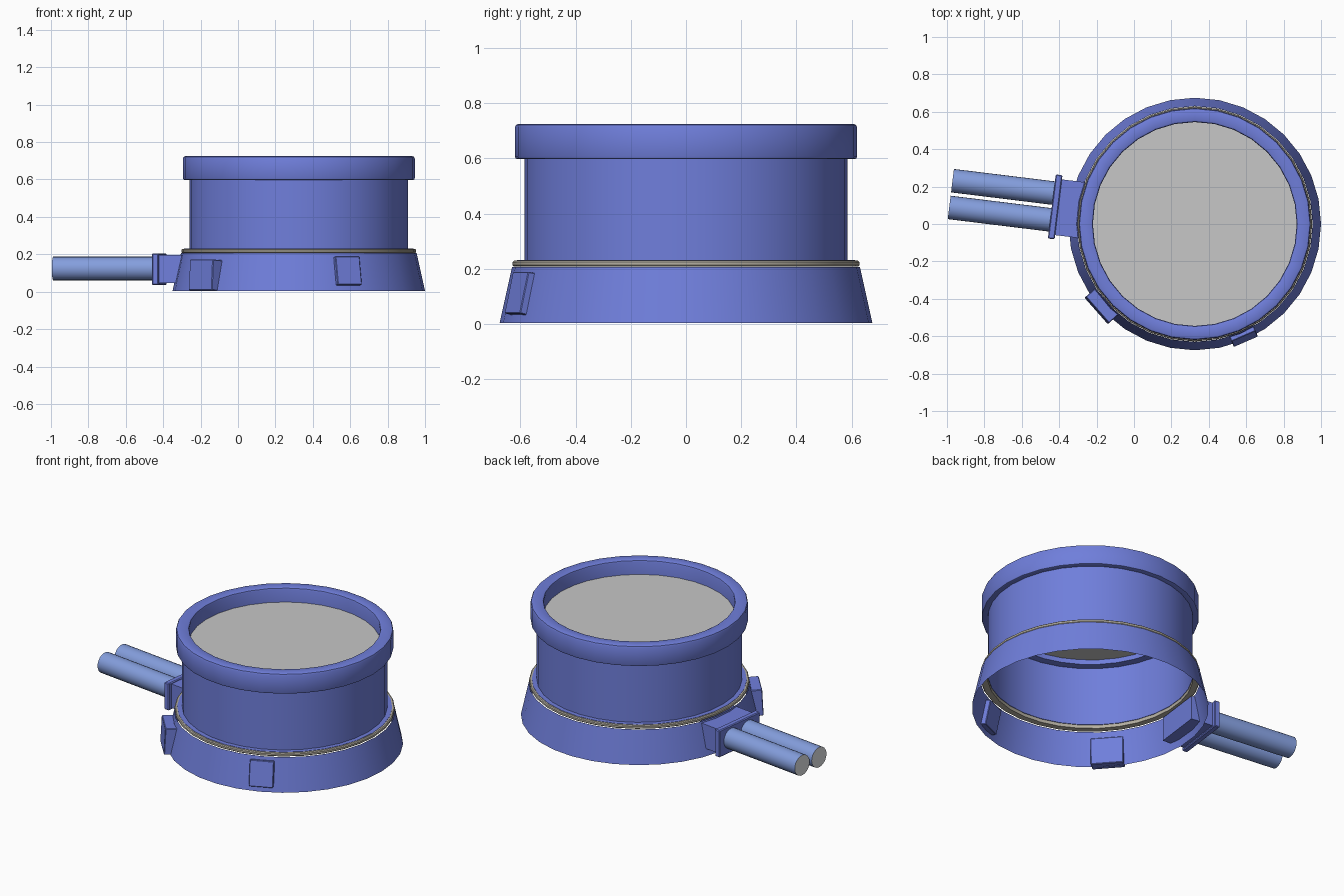
import bpy, bmesh, math
from mathutils import Vector, Matrix

if "Cube" in bpy.data.objects:
    bpy.data.objects.remove(bpy.data.objects["Cube"])

CX = 0.325   # axis of the round housing
SEG = 32


def material(name, rgb):
    m = bpy.data.materials.new(name)
    m.diffuse_color = (*rgb, 1)
    m.use_nodes = True
    m.node_tree.nodes["Principled BSDF"].inputs["Base Color"].default_value = m.diffuse_color
    return m


BLUE = material("housing blue", (0.16, 0.21, 0.71))
PIPE = material("pipe light blue", (0.23, 0.34, 0.72))
GREY = material("lens grey", (0.57, 0.57, 0.57))
METAL = material("seal warm grey", (0.46, 0.43, 0.36))
WHITE = material("pipe end white", (0.93, 0.94, 0.97))


def finish(bm, name, mats, smooth=True):
    bmesh.ops.recalc_face_normals(bm, faces=bm.faces)
    me = bpy.data.meshes.new(name)
    bm.to_mesh(me)
    bm.free()
    ob = bpy.data.objects.new(name, me)
    bpy.context.collection.objects.link(ob)
    for m in mats:
        me.materials.append(m)
    if smooth:
        bpy.ops.object.select_all(action='DESELECT')
        bpy.context.view_layer.objects.active = ob
        ob.select_set(True)
        bpy.ops.object.shade_smooth_by_angle(angle=math.radians(35))
    return ob


def lathe(name, profile, mat, closed=False):
    """Revolve (radius, z) points around the housing axis."""
    bm = bmesh.new()
    rings = []
    for r, z in profile:
        rings.append([bm.verts.new((CX + r * math.cos(a), r * math.sin(a), z))
                      for a in (2 * math.pi * i / SEG for i in range(SEG))])
    pairs = list(zip(rings, rings[1:]))
    if closed:
        pairs.append((rings[-1], rings[0]))
    for lo, hi in pairs:
        for i in range(SEG):
            j = (i + 1) % SEG
            bm.faces.new((lo[i], lo[j], hi[j], hi[i]))
    return finish(bm, name, [mat])


def radial(angle):
    """Local frame: x outward from the axis, y sideways, z up."""
    return Matrix.Translation((CX, 0, 0)) @ Matrix.Rotation(math.radians(angle), 4, 'Z')


def box(name, angle, centre, size, mat, tilt=0, bevel=0):
    bm = bmesh.new()
    bmesh.ops.create_cube(bm, size=1)
    bmesh.ops.scale(bm, vec=size, verts=bm.verts)
    if bevel:
        bmesh.ops.bevel(bm, geom=bm.edges[:], offset=bevel, segments=1, affect='EDGES')
    m = radial(angle) @ Matrix.Translation(centre) @ Matrix.Rotation(math.radians(tilt), 4, 'Y')
    bmesh.ops.transform(bm, matrix=m, verts=bm.verts)
    return finish(bm, name, [mat], smooth=False)


# flared base skirt, open underneath
lathe("base_skirt", [(0.675, 0.004), (0.63, 0.207)], BLUE)

# seal between skirt and body
lathe("seal_ring", [(0.586, 0.208), (0.623, 0.208), (0.628, 0.213), (0.628, 0.224),
                    (0.623, 0.229), (0.586, 0.229)], METAL, closed=True)

# body wall with its foot ledge
lathe("body_wall", [(0.613, 0.224), (0.613, 0.231), (0.585, 0.231), (0.585, 0.605)], BLUE)

# thick top rim with rounded edges
lathe("top_rim", [(0.545, 0.605), (0.61, 0.597), (0.617, 0.6), (0.62, 0.607), (0.62, 0.712),
                  (0.616, 0.721), (0.607, 0.725), (0.556, 0.725), (0.548, 0.721),
                  (0.545, 0.713)], BLUE, closed=True)

# recessed lens disc
bm = bmesh.new()
bmesh.ops.create_circle(bm, cap_ends=True, segments=SEG, radius=0.546,
                        matrix=Matrix.Translation((CX, 0, 0.635)))
finish(bm, "lens_disc", [GREY], smooth=False)

# pipe connector: block and flange
OUT = 173
box("connector_block", OUT, (0.665, 0, 0.122), (0.15, 0.30, 0.15), BLUE)
box("connector_flange", OUT, (0.752, 0, 0.120), (0.036, 0.345, 0.17), BLUE, bevel=0.005)

# twin pipes with pale ends
for side, label in ((-1, "a"), (1, "b")):
    bm = bmesh.new()
    bmesh.ops.create_cone(bm, cap_ends=True, segments=24, radius1=0.063, radius2=0.063, depth=0.552)
    for f in bm.faces:
        if f.normal.z > 0.9:
            f.material_index = 1
    m = radial(OUT) @ Matrix.Translation((1.038, side * 0.072, 0.124)) @ Matrix.Rotation(math.pi / 2, 4, 'Y')
    bmesh.ops.transform(bm, matrix=m, verts=bm.verts)
    finish(bm, "pipe_" + label, [PIPE, WHITE])

# two clips on the skirt
box("large_clip", 221.4, (0.664, 0, 0.088), (0.07, 0.188, 0.165), BLUE, tilt=-3, bevel=0.004)
box("small_clip", -66.5, (0.643, 0, 0.108), (0.055, 0.14, 0.155), BLUE, tilt=-12.5, bevel=0.003)
